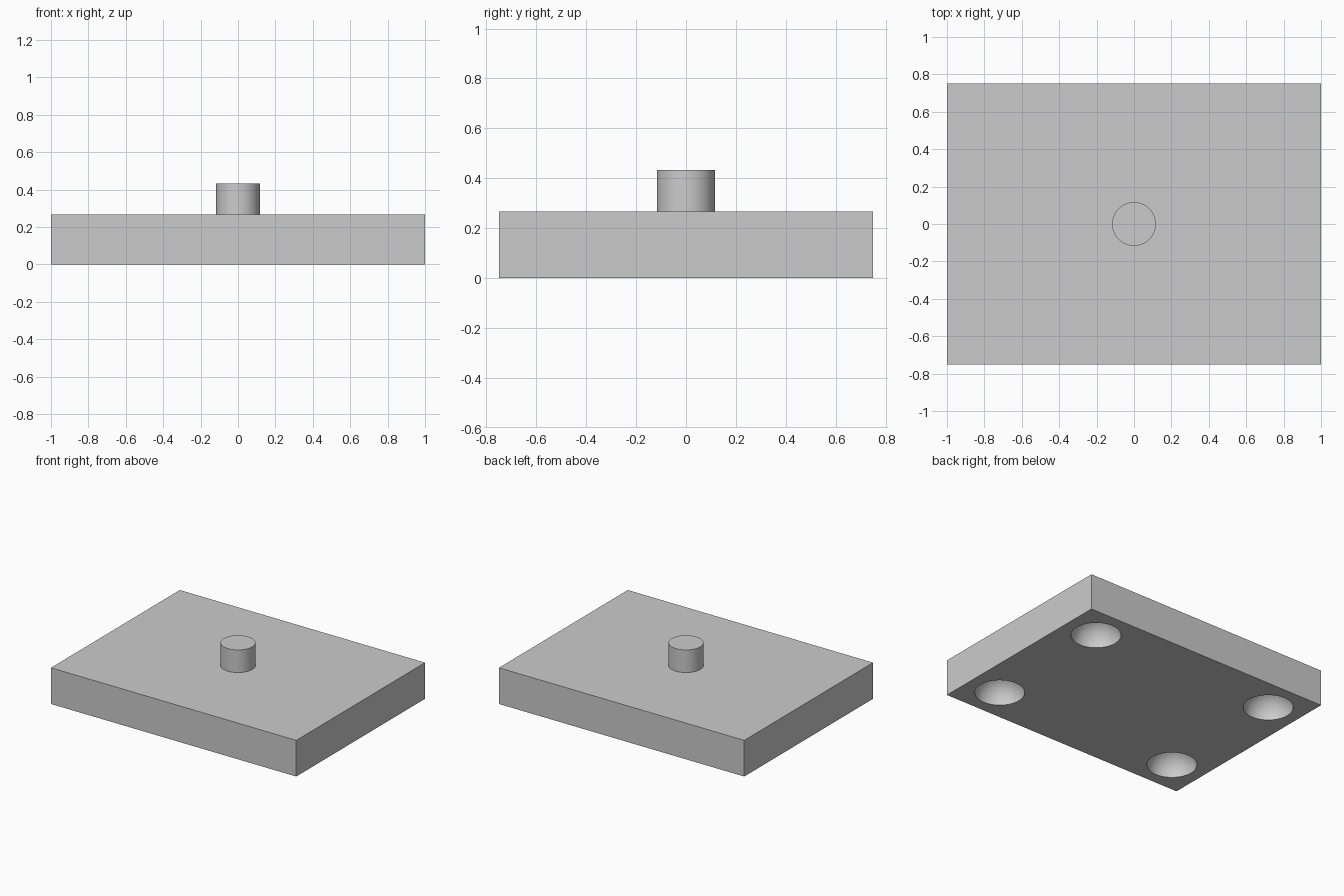
import bpy
import math

cube = bpy.data.objects.get("Cube")
if cube:
    bpy.data.objects.remove(cube, do_unlink=True)

UNIT = 1 / 60
LENGTH, WIDTH, THICKNESS = 120 * UNIT, 90 * UNIT, 16 * UNIT
PEG_RADIUS, PEG_HEIGHT = 7 * UNIT, 10 * UNIT
SOCKET_RADIUS = 10 * UNIT

grey = bpy.data.materials.new("plain grey")
grey.use_nodes = True
colour = (0.6, 0.6, 0.6, 1)
grey.diffuse_color = colour
grey.node_tree.nodes["Principled BSDF"].inputs["Base Color"].default_value = colour


def finish(name):
    obj = bpy.context.object
    obj.name = name
    obj.data.materials.append(grey)
    return obj


def activate(obj):
    bpy.ops.object.select_all(action="DESELECT")
    obj.select_set(True)
    bpy.context.view_layer.objects.active = obj


def smooth(obj):
    activate(obj)
    bpy.ops.object.shade_smooth_by_angle(angle=math.radians(30))


# Flat rectangular base
bpy.ops.mesh.primitive_cube_add(size=1, location=(0, 0, THICKNESS / 2))
base = finish("base_plate")
base.scale = (LENGTH, WIDTH, THICKNESS)
bpy.ops.object.transform_apply(location=True, rotation=False, scale=True)

# Hemispherical sockets cut into the underside near each corner
for x in (-0.75, 0.75):
    for y in (-0.5, 0.5):
        bpy.ops.mesh.primitive_uv_sphere_add(
            segments=64, ring_count=33, radius=SOCKET_RADIUS, location=(x, y, 0))
        cutter = finish("socket_cutter")
        cutter.hide_render = True
        activate(base)
        cut = base.modifiers.new("socket", "BOOLEAN")
        cut.operation = "DIFFERENCE"
        cut.solver = "EXACT"
        cut.object = cutter
        bpy.ops.object.modifier_apply(modifier=cut.name)
        bpy.data.objects.remove(cutter, do_unlink=True)
smooth(base)

# Round peg standing in the middle of the base
bpy.ops.mesh.primitive_cylinder_add(
    vertices=64, radius=PEG_RADIUS, depth=PEG_HEIGHT,
    location=(0, 0, THICKNESS + PEG_HEIGHT / 2))
smooth(finish("centre_peg"))
